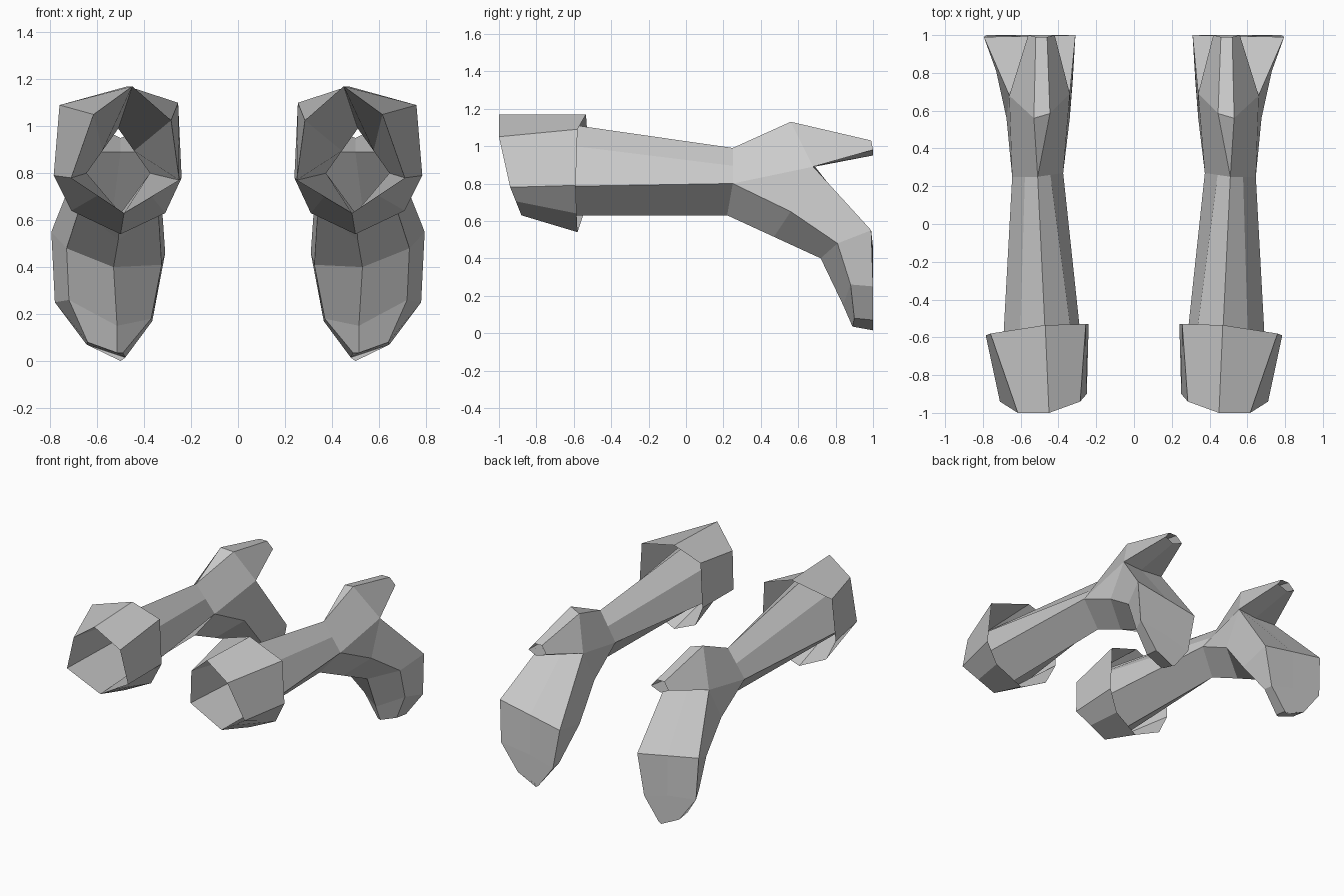
import bpy, bmesh
from mathutils import Vector

if "Cube" in bpy.data.objects:
    bpy.data.objects.remove(bpy.data.objects["Cube"])


def loft(name, rows, closed=True, cap=False):
    """Skin a list of equal-length point rows, then mirror the part across x."""
    bm = bmesh.new()
    rings = [[bm.verts.new(p) for p in row] for row in rows]
    n = len(rows[0])
    for a, b in zip(rings, rings[1:]):
        for i in range(n if closed else n - 1):
            j = (i + 1) % n
            bm.faces.new((a[i], a[j], b[j], b[i]))
    if cap:
        bm.faces.new(rings[-1])
    bmesh.ops.remove_doubles(bm, verts=bm.verts, dist=0.0005)
    bmesh.ops.dissolve_degenerate(bm, edges=bm.edges, dist=0.0005)
    bmesh.ops.recalc_face_normals(bm, faces=bm.faces)
    me = bpy.data.meshes.new(name)
    bm.to_mesh(me)
    bm.free()
    ob = bpy.data.objects.new(name, me)
    bpy.context.collection.objects.link(ob)
    ob.modifiers.new("mirror", 'MIRROR').use_axis[0] = True
    return ob


def mid(a, b):
    return tuple((Vector(a) + Vector(b)) / 2)


# Ring order: top, outer upper, outer lower, bottom, inner lower, inner upper
rim = [(.45, -1, 1.17), (.615, -1, 1.05), (.71, -.94, .78),
       (.485, -.88, .63), (.25, -.9, .77), (.285, -.94, 1.025)]
nA, nC, nD, nE = (.51, .25, .99), (.645, .25, .80), (.5, .22, .63), (.375, .27, .80)
neck = [nA, mid(nA, nC), nC, nD, nE, mid(nE, nA)]

# Hollow tube, open at the front rim
loft("tube", [rim, neck])

# Flared cuff folded back from the rim
rim8 = rim[:3] + [mid(rim[2], rim[3]), rim[3], mid(rim[3], rim[4])] + rim[4:]
flare = [(.47, -.535, 1.17), (.76, -.58, 1.09), (.785, -.59, .79), (.71, -.585, .64),
         (.5, -.58, .54), (.31, -.55, .63), (.24, -.53, .78), (.255, -.53, 1.10)]
loft("cuff", [rim8, flare])

# Fork where the tube divides into an upper spur and a lower foot
out, inn, notch = (.66, .68, .89), (.34, .69, .89), (.5, .67, .89)
tops = [(.53, .56, 1.13), (.445, .585, 1.11)]
base = [notch, out, (.675, .56, .65), (.51, .47, .515), (.34, .56, .65), inn]
loft("fork_top", [[nC, nA, nA, nE], [out, *tops, inn]], closed=False)
loft("fork_bottom", [[nC, nC, nD, nE, nE], base[1:]], closed=False)

# Upper spur, open at its tip
loft("spur", [[out, *tops, inn, notch],
              [(.56, 1, .98), (.52, .99, 1.03), (.46, .99, 1.03), (.42, 1, .98), (.5, 1, .95)]])

# Lower foot bending down, flat at the back
loft("foot", [
    base,
    [(.55, .995, .505), (.795, .99, .55), (.73, .81, .48), (.53, .72, .40), (.325, .75, .41), (.31, 1, .46)],
    [(.55, 1, .22), (.78, 1, .25), (.72, .88, .26), (.515, .84, .15), (.37, .92, .18), (.365, 1, .17)],
    [(.5, 1, 0), (.645, 1, .07), (.64, .9, .08), (.515, .89, .035), (.49, .9, .035), (.48, 1, .015)],
], cap=True)
